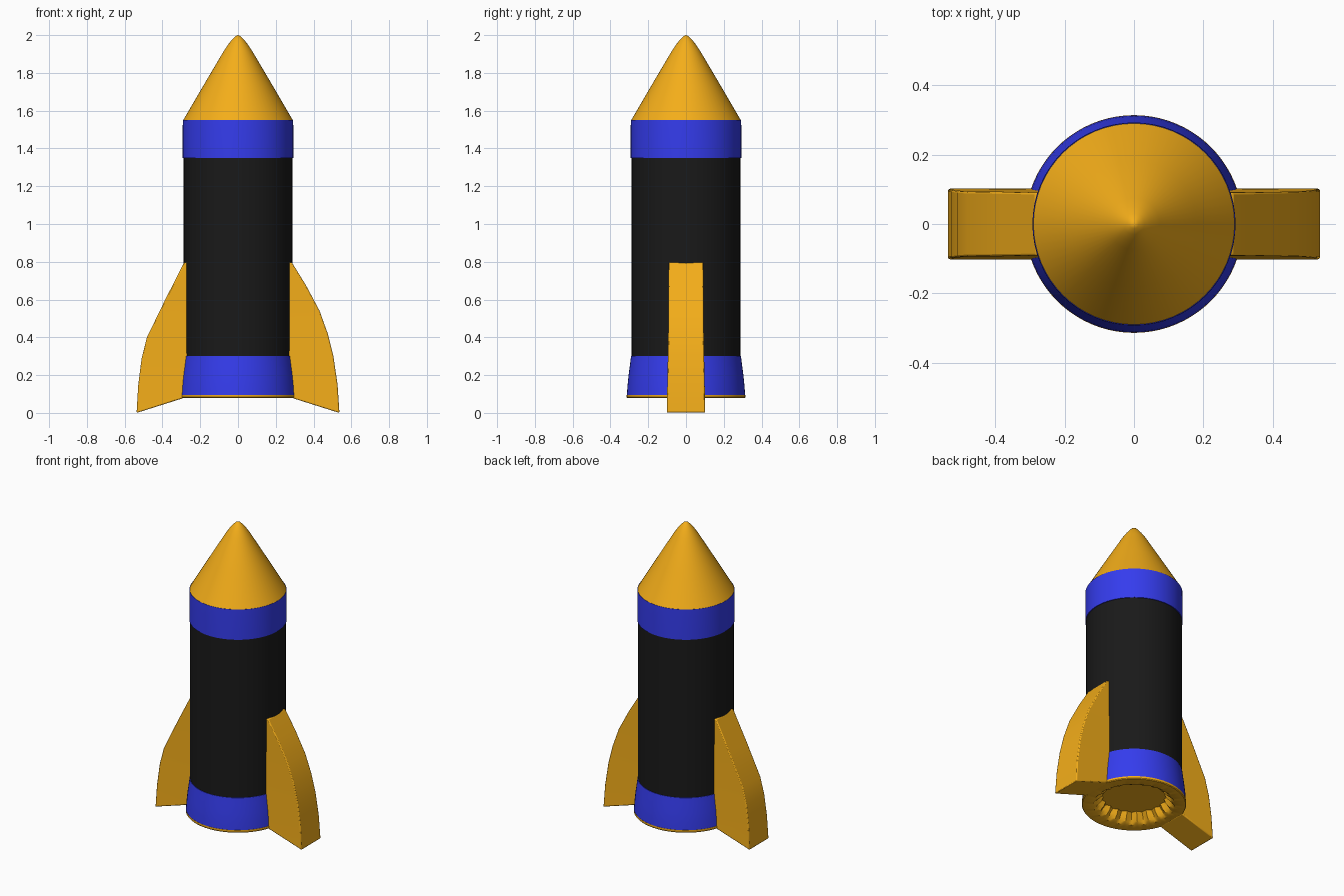
import bpy, bmesh, math

if "Cube" in bpy.data.objects:
    bpy.data.objects.remove(bpy.data.objects["Cube"])

SEG = 64


def material(name, rgb):
    m = bpy.data.materials.new(name)
    m.diffuse_color = (*rgb, 1)
    m.use_nodes = True
    m.node_tree.nodes["Principled BSDF"].inputs["Base Color"].default_value = m.diffuse_color
    return m


ORANGE = material("orange", (0.90, 0.42, 0.01))
BLUE = material("blue", (0.035, 0.045, 0.85))
BLACK = material("black", (0.01, 0.01, 0.01))


def finish(bm, name, mat, angle=30):
    me = bpy.data.meshes.new(name)
    bm.to_mesh(me)
    bm.free()
    ob = bpy.data.objects.new(name, me)
    bpy.context.collection.objects.link(ob)
    me.materials.append(mat)
    bpy.ops.object.select_all(action='DESELECT')
    ob.select_set(True)
    bpy.context.view_layer.objects.active = ob
    bpy.ops.object.shade_smooth_by_angle(angle=math.radians(angle))
    return ob


def lathe(name, profile, mat, seg=SEG, flute=None):
    """Spin (r, z) points listed bottom to top on the outside.
    flute maps a profile index to the inset of every second vertex."""
    bm = bmesh.new()
    flute = flute or {}
    rings = []
    for k, (r, z) in enumerate(profile):
        if r == 0:
            rings.append([bm.verts.new((0, 0, z))] * seg)
            continue
        ring = []
        for i in range(seg):
            a = math.tau * i / seg
            rr = r - flute.get(k, 0) * (0.5 - 0.5 * math.cos(math.pi * i / 2))
            ring.append(bm.verts.new((rr * math.cos(a), rr * math.sin(a), z)))
        rings.append(ring)
    for lo, hi in zip(rings, rings[1:]):
        for i in range(seg):
            j = (i + 1) % seg
            quad = list(dict.fromkeys((lo[i], lo[j], hi[j], hi[i])))
            bm.faces.new(quad)
    return finish(bm, name, mat)


# Body, collar and flared skirt
lathe("body_tube", [(0.288, 0.30), (0.288, 1.35)], BLACK)
lathe("upper_collar", [(0.286, 1.35), (0.293, 1.35), (0.293, 1.50),
                       (0.292, 1.55), (0.286, 1.55)], BLUE)
lathe("flared_skirt", [(0.313, 0.095), (0.310, 0.14), (0.304, 0.20),
                       (0.296, 0.26), (0.291, 0.30), (0.286, 0.30)], BLUE)

# Nose cone with rounded tip
lathe("nose_cone", [(0.29, 1.55), (0.182, 1.735), (0.074, 1.918), (0.05, 1.953),
                    (0.03, 1.978), (0.013, 1.994), (0, 2.0)], ORANGE)

# Base ring with a fluted engine recess
lathe("base_ring", [(0, 0.14), (0.20, 0.14), (0.225, 0.115), (0.238, 0.09),
                    (0.245, 0.078), (0.31, 0.078), (0.314, 0.083),
                    (0.314, 0.096), (0.30, 0.096)],
      ORANGE, 80, {1: 0.015, 2: 0.03, 3: 0.02})


# Fins: rows of (outer x, outer z, half width), lofted as rectangles
def fin(name, side, rows):
    bm = bmesh.new()
    loops = []
    for k, (x, z, w) in enumerate(rows):
        last = k == len(rows) - 1
        xi, zi = (0.29, 0.078) if last else (0.262, z)
        pts = [(xi, -w, zi), (x, -w, z), (x, w, z), (xi, w, zi)]
        loops.append([bm.verts.new((side * a, b, c)) for a, b, c in pts])
    for a, b in zip(loops, loops[1:]):
        for i in range(4):
            j = (i + 1) % 4
            bm.faces.new((a[i], a[j], b[j], b[i]))
    bm.faces.new(loops[0])
    bm.faces.new(loops[-1])
    bmesh.ops.recalc_face_normals(bm, faces=bm.faces[:])
    ob = finish(bm, name, ORANGE, 25)
    bev = ob.modifiers.new("soft_edges", 'BEVEL')
    bev.width = 0.006
    bev.segments = 2
    bev.limit_method = 'ANGLE'
    bev.angle_limit = math.radians(40)


fin("fin_right", 1, [(0.285, 0.797, 0.091), (0.36, 0.675, 0.092), (0.432, 0.54, 0.093),
                     (0.475, 0.42, 0.094), (0.505, 0.30, 0.096), (0.527, 0.15, 0.099),
                     (0.537, 0.0, 0.102)])
fin("fin_left", -1, [(0.285, 0.797, 0.091), (0.385, 0.60, 0.093), (0.482, 0.40, 0.094),
                     (0.510, 0.29, 0.096), (0.528, 0.15, 0.099), (0.537, 0.0, 0.102)])
